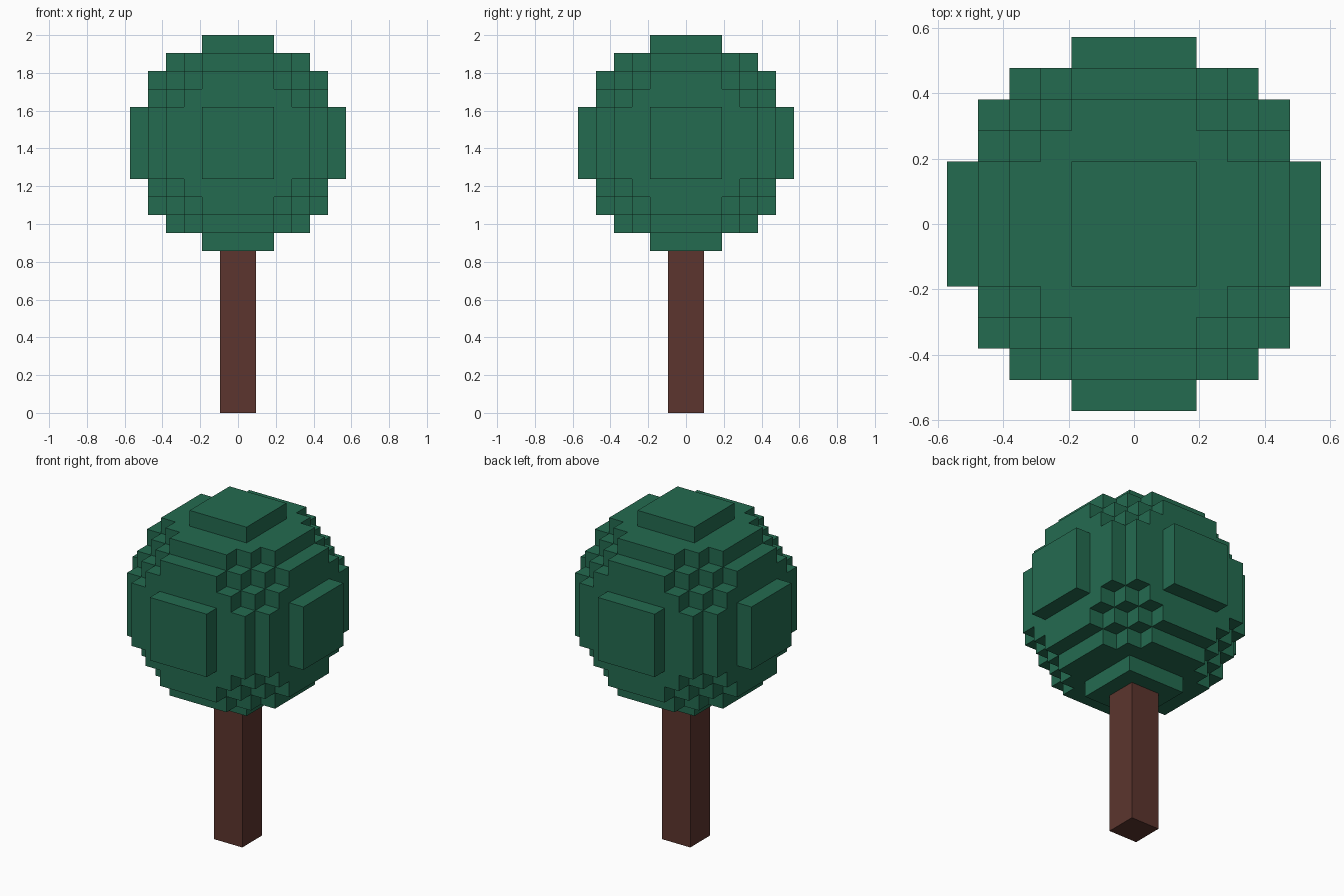
import bpy, bmesh
from mathutils import Vector

if "Cube" in bpy.data.objects:
    bpy.data.objects.remove(bpy.data.objects["Cube"])

U = 2 / 21            # one block
TRUNK_H = 9           # trunk height in blocks
R = 6                 # crown radius in blocks


def material(name, rgb):
    m = bpy.data.materials.new(name)
    m.diffuse_color = (*rgb, 1)
    m.use_nodes = True
    m.node_tree.nodes["Principled BSDF"].inputs["Base Color"].default_value = m.diffuse_color
    return m


def block_object(name, cells, mat):
    """Outer skin of a set of unit blocks (cell = lower corner, in blocks)."""
    bm = bmesh.new()
    for c in cells:
        for axis in range(3):
            for sign in (-1, 1):
                step = [0, 0, 0]
                step[axis] = sign
                if tuple(a + b for a, b in zip(c, step)) in cells:
                    continue
                n = Vector(step)
                u = Vector([1 if i == (axis + 1) % 3 else 0 for i in range(3)])
                v = n.cross(u)
                mid = Vector(c) + Vector((0.5, 0.5, 0.5)) + n / 2
                quad = [mid + (u * a + v * b) / 2
                        for a, b in ((-1, -1), (1, -1), (1, 1), (-1, 1))]
                bm.faces.new([bm.verts.new(p * U) for p in quad])
    bmesh.ops.remove_doubles(bm, verts=bm.verts, dist=U / 100)
    me = bpy.data.meshes.new(name)
    bm.to_mesh(me)
    bm.free()
    me.materials.append(mat)
    ob = bpy.data.objects.new(name, me)
    bpy.context.collection.objects.link(ob)
    return ob


# Trunk: a square post, two blocks wide
trunk = {(x, y, z) for x in (-1, 0) for y in (-1, 0) for z in range(TRUNK_H)}
block_object("trunk", trunk, material("bark brown", (0.107, 0.0356, 0.0273)))

# Crown: every block whose centre lies inside the sphere
span = range(-R, R)
crown = {(x, y, z + TRUNK_H + R) for x in span for y in span for z in span
         if (x + .5) ** 2 + (y + .5) ** 2 + (z + .5) ** 2 <= R * R}
block_object("crown", crown, material("leaf green", (0.0176, 0.147, 0.0802)))
